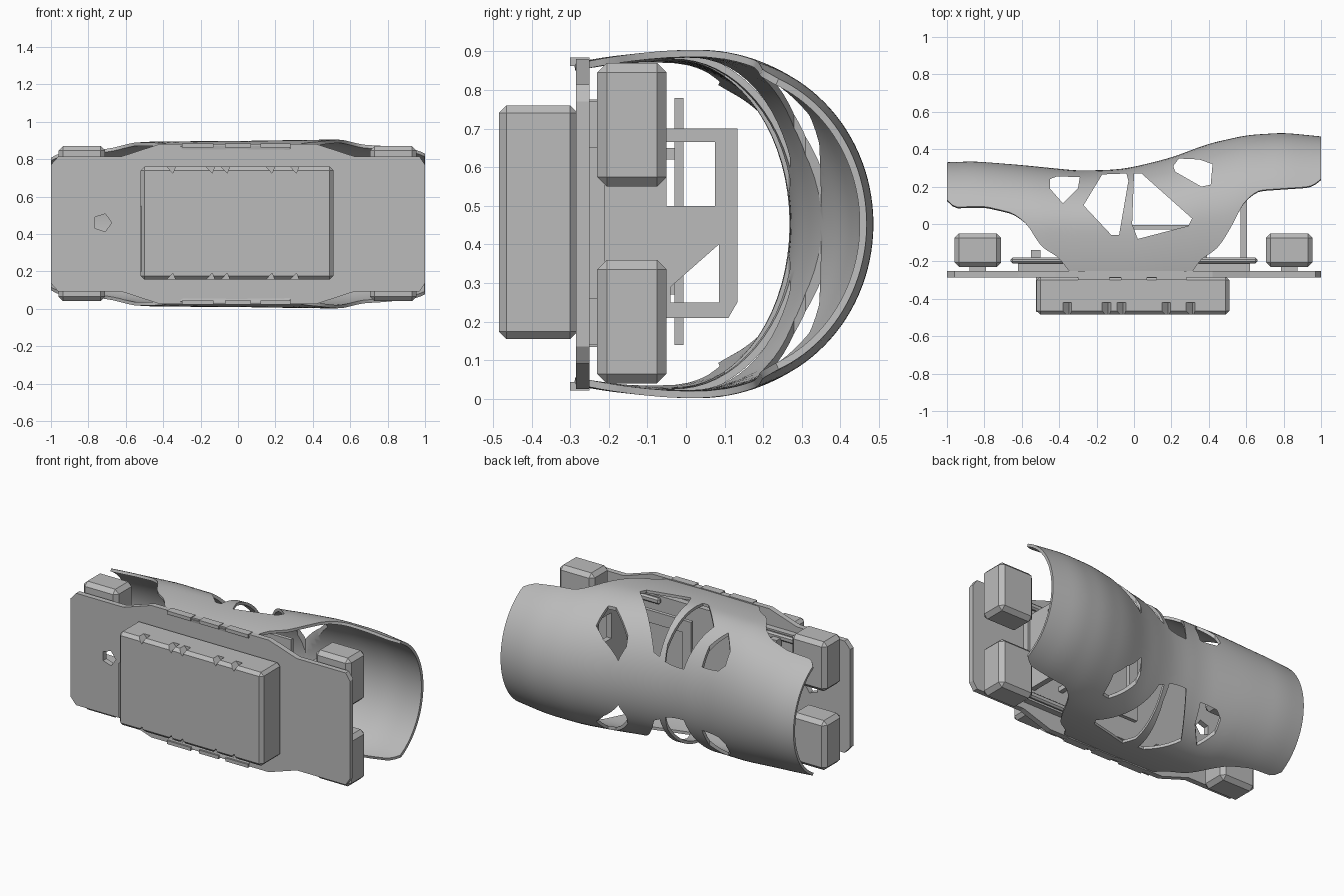
import bpy, bmesh, math

cube = bpy.data.objects.get("Cube")
if cube:
    bpy.data.objects.remove(cube)

grey = bpy.data.materials.new("plain_grey")
grey.use_nodes = True
grey.diffuse_color = (0.5, 0.5, 0.5, 1)
grey.node_tree.nodes["Principled BSDF"].inputs["Base Color"].default_value = (0.5, 0.5, 0.5, 1)

MID = 0.453   # height of the mirror plane between upper and lower halves


def finish(name, bm):
    bmesh.ops.recalc_face_normals(bm, faces=bm.faces)
    mesh = bpy.data.meshes.new(name)
    bm.to_mesh(mesh)
    bm.free()
    ob = bpy.data.objects.new(name, mesh)
    bpy.context.collection.objects.link(ob)
    mesh.materials.append(grey)
    return ob


def prism(name, pts, axis, lo, hi):
    """Extrude a 2D outline along an axis; the outline uses the other two axes in order."""
    bm = bmesh.new()

    def place(p, d):
        co = list(p)
        co.insert("xyz".index(axis), d)
        return co
    face = bm.faces.new([bm.verts.new(place(p, lo)) for p in pts])
    moved = bmesh.ops.extrude_face_region(bm, geom=[face])["geom"]
    for v in moved:
        if isinstance(v, bmesh.types.BMVert):
            v.co["xyz".index(axis)] = hi
    return finish(name, bm)


def apply(ob, mod):
    bpy.context.view_layer.objects.active = ob
    bpy.ops.object.modifier_apply(modifier=mod.name)


def box(name, x, y, z, bevel=0):
    ob = prism(name, [(x[0], z[0]), (x[1], z[0]), (x[1], z[1]), (x[0], z[1])], "y", *y)
    if bevel:
        mod = ob.modifiers.new("bevel", "BEVEL")
        mod.width, mod.segments = bevel, 1
        apply(ob, mod)
    return ob


def cut(ob, cutter):
    cutter.hide_render = True
    mod = ob.modifiers.new("cut", "BOOLEAN")
    mod.operation, mod.solver, mod.object = "DIFFERENCE", "EXACT", cutter
    apply(ob, mod)
    bpy.data.objects.remove(cutter)


def lerp(keys, x):
    x = max(keys[0][0], min(keys[-1][0], x))
    for (x0, v0), (x1, v1) in zip(keys, keys[1:]):
        if x <= x1:
            return v0 + (v1 - v0) * (x - x0) / (x1 - x0)


def smooth(keys, x, r=0.05):
    r = min(r, 1 - abs(x))
    return sum(lerp(keys, x + r * k / 2) for k in (-2, -1, 0, 1, 2)) / 5


# Curved cuff: open sections lofted along x
back = [(-1, .33), (-.85, .335), (-.6, .315), (-.3, .285), (-.1, .29), (0, .305),
        (.2, .355), (.4, .43), (.6, .475), (.8, .488), (1, .468)]
edge = [(-1, .13), (-.97, .09), (-.8, .095), (-.65, .06), (-.57, .0), (-.5, -.12),
        (-.4, -.18), (-.32, -.29), (.3, -.29), (.34, -.2), (.45, -.13), (.53, 0),
        (.58, .11), (.66, .18), (.95, .2), (1, .24)]
centre = [(-1, -.03), (0, -.03), (.5, .03), (.8, .09), (1, .09)]
half = [(-1, .395), (-.75, .415), (-.5, .44), (0, .445), (.55, .452), (.8, .43), (1, .41)]
COLS, ROWS = 72, 24
bm = bmesh.new()
grid = []
for i in range(COLS + 1):
    x = -1 + 2 * i / COLS
    yc, b = smooth(centre, x), smooth(half, x)
    a, ye = smooth(back, x) - yc, smooth(edge, x, .025)
    top = math.acos(max(0, min(1, (ye - yc) / a)))
    r = (a + b) / 2
    length = top * r + max(0, yc - ye)
    row = []
    for j in range(-ROWS, ROWS + 1):
        d = abs(j) / ROWS * length
        if d <= top * r:
            y, z = yc + a * math.cos(d / r), b * math.sin(d / r)
        else:
            run = d - top * r
            y, z = yc - run, b - .4 * run * run
        row.append(bm.verts.new((x, y, MID + math.copysign(z, j))))
    grid.append(row)
for p, q in zip(grid, grid[1:]):
    for j in range(2 * ROWS):
        bm.faces.new((p[j], q[j], q[j + 1], p[j + 1]))
cuff = finish("cuff", bm)
mod = cuff.modifiers.new("thickness", "SOLIDIFY")
mod.thickness, mod.offset = 0.018, -1
# The outer surface must face away from the cuff axis
bm = bmesh.new()
bm.from_mesh(cuff.data)
mid_face = max(bm.faces, key=lambda f: f.calc_center_median().y)
if mid_face.normal.y < 0:
    bmesh.ops.reverse_faces(bm, faces=bm.faces)
bm.to_mesh(cuff.data)
bm.free()
apply(cuff, mod)

# Openings through the upper and lower walls of the cuff
openings = [
    [(-.45, .24), (-.41, .255), (-.29, .25), (-.3, .19), (-.38, .11), (-.45, .19)],
    [(-.27, .1), (-.17, .265), (-.04, .27), (-.03, .23), (-.08, -.06), (-.12, -.06)],
    [(0, .27), (.04, .27), (.31, .03), (.29, -.01), (.02, -.08), (-.01, 0)],
    [(.21, .31), (.24, .35), (.35, .345), (.42, .32), (.41, .21), (.36, .2), (.22, .28)],
]
for pts in openings:
    cut(cuff, prism("opening_cutter", pts, "z", -.2, 1.2))
bpy.ops.object.select_all(action="DESELECT")
cuff.select_set(True)
bpy.context.view_layer.objects.active = cuff
bpy.ops.object.shade_smooth_by_angle(angle=math.radians(30))

# Front plate, widened in the middle, with a small five-sided hole
upper = [(-1, .77), (-.96, .815), (-.62, .815), (-.42, .88),
         (.42, .88), (.62, .815), (.97, .815), (1, .77)]
lower = [(x, 2 * MID - z) for x, z in reversed(upper)]
plate = prism("front_plate", upper + lower, "y", -.285, -.25)
hole = [(-.725 + .05 * math.cos(k * math.tau / 5), .46 + .05 * math.sin(k * math.tau / 5))
        for k in range(5)]
cut(plate, prism("hole_cutter", hole, "y", -.4, -.1))

# Front housing with notched top and bottom edges
housing = box("housing", (-.52, .51), (-.485, -.28), (.155, .76), .02)
for x in (-.36, -.15, -.07, .17, .3):
    for z, s in ((.76, -1), (.155, 1)):
        notch = [(x - .03, z - .01 * s), (x + .03, z - .01 * s), (x + .012, z + .035 * s)]
        cut(housing, prism("notch_cutter", notch, "y", -.6, -.42))
box("housing_side_rib", (-.525, -.5), (-.47, -.285), (.2, .55))

# Four corner blocks on short pegs
for side, x0 in (("right", -.96), ("left", .705)):
    for level, z0 in (("lower", .04), ("upper", .55)):
        box(f"{level}_{side}_block", (x0, x0 + .25), (-.23, -.05), (z0, z0 + .32), .025)
        box(f"{level}_{side}_peg", (x0 + .08, x0 + .17), (-.255, -.225), (z0 + .1, z0 + .22))

# Backing panel and its stepped rails
box("backing_panel", (-.62, .62), (-.252, -.21), (.135, .775))
for s, side in ((-1, "right"), (1, "left")):
    for z in (.14, .73):
        box(f"{side}_rail", sorted((s * .32, s * .66)), (-.21, -.18), (z, z + .04), .01)
box("right_stud", (-.55, -.5), (-.19, -.14), (.69, .75))

# Upright side bracket with two openings
bracket = prism("side_bracket", [(-.22, .21), (.11, .21), (.133, .25), (.133, .70), (-.22, .70)],
                "x", .57, .605)
for pts in ([(-.05, .50), (.075, .50), (.075, .665), (-.05, .665)],
            [(.085, .25), (.085, .40), (-.04, .29), (-.04, .25)]):
    cut(bracket, prism("bracket_cutter", pts, "x", .4, .8))

# Thin inner frame
inner = box("inner_frame", (-.03, .4), (-.03, -.006), (.14, .78))
cut(inner, box("frame_cutter", (.03, .34), (-.1, .1), (.22, .70)))
for z in (.27, .62):
    box("inner_stem", (.36, .39), (-.22, -.02), (z, z + .03))

# Clips where the cuff meets the plate
for z in (.862, .022):
    for x0, x1 in ((-.3, -.13), (-.07, .07), (.12, .28)):
        box("clip", (x0, x1), (-.3, -.25), (z, z + .022))
